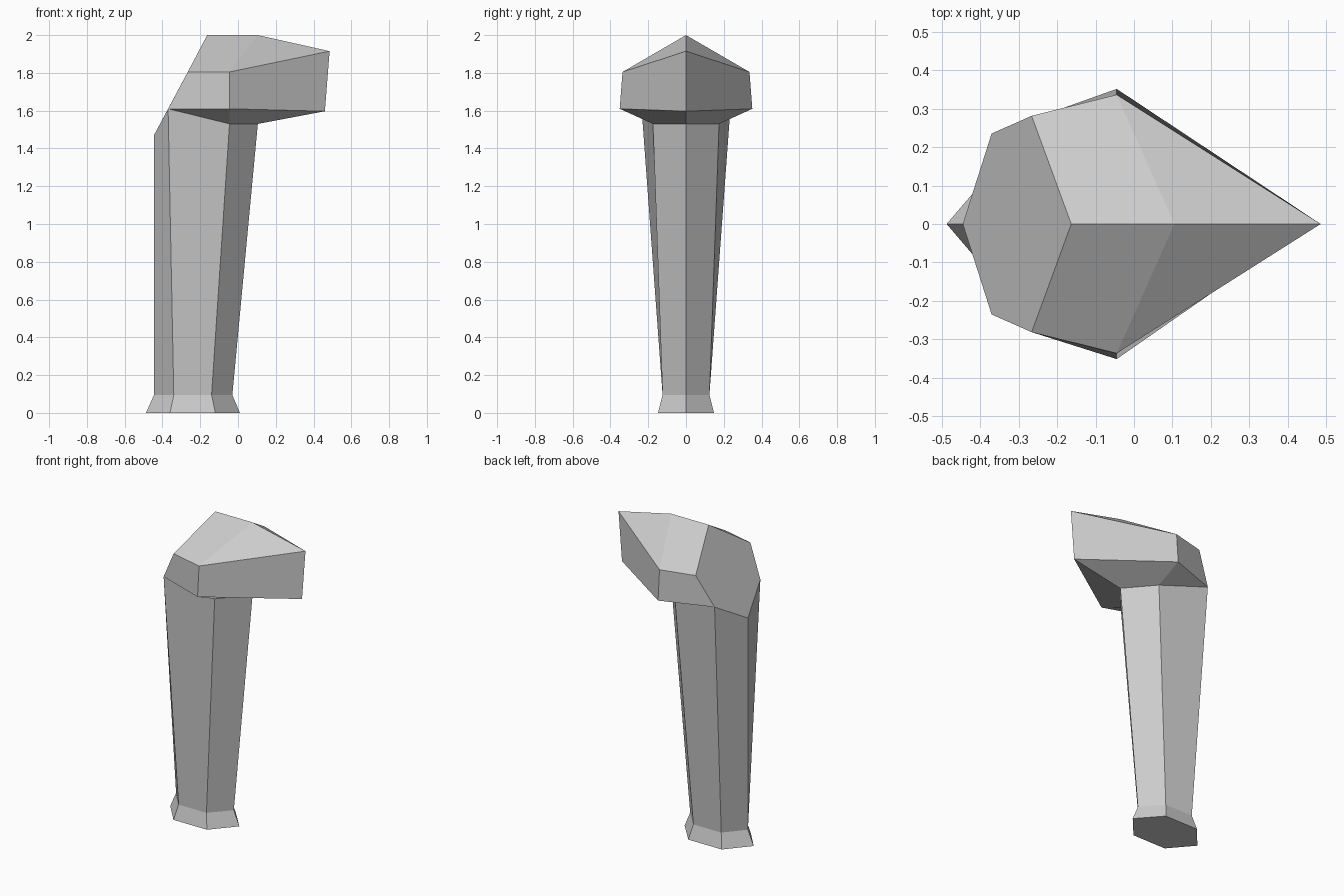
import bpy, bmesh

if "Cube" in bpy.data.objects:
    bpy.data.objects.remove(bpy.data.objects["Cube"])

bm = bmesh.new()


def face(*pts):
    return bm.faces.new([bm.verts.new(p) for p in pts])


def mirror(p):
    return (p[0], -p[1], p[2])


def pair(*pts):
    """Add a face and its twin across y = 0."""
    face(*pts)
    face(*[mirror(p) for p in reversed(pts)])


# Half cross-sections of the leg, from back to front
foot = [(-0.487, 0, 0), (-0.36, -0.148, 0), (-0.12, -0.148, 0), (0.01, 0, 0)]
ankle = [(-0.445, 0, 0.095), (-0.34, -0.124, 0.095), (-0.14, -0.124, 0.095), (-0.03, 0, 0.095)]
neck = [(-0.445, 0, 1.47), (-0.37, -0.235, 1.61), (-0.045, -0.175, 1.53), (0.105, 0, 1.53)]

# Flared foot and tapered leg
for low, high in ((foot, ankle), (ankle, neck)):
    for i in range(3):
        pair(low[i], low[i + 1], high[i + 1], high[i])
face(*foot, mirror(foot[2]), mirror(foot[1]))

# Corner points of the head
ridge_back, ridge_front = (-0.163, 0, 2.0), (0.105, 0, 2.0)
nose_top, nose_low = (0.485, 0, 1.915), (0.46, 0, 1.597)
brow_back, brow = (-0.266, -0.281, 1.805), (-0.045, -0.336, 1.805)
cheek = (-0.045, -0.351, 1.61)
neck_back, neck_side, neck_mid, neck_front = neck

# Sloped roof
pair(ridge_back, brow_back, brow, ridge_front)
pair(ridge_front, brow, nose_top)
# Side walls
pair(brow_back, neck_side, cheek, brow)
pair(brow, cheek, nose_low, nose_top)
# Underside
pair(neck_side, neck_mid, cheek)
pair(cheek, neck_mid, neck_front, nose_low)
# Slanted back
face(ridge_back, brow_back, neck_side, neck_back, mirror(neck_side), mirror(brow_back))

bmesh.ops.remove_doubles(bm, verts=bm.verts[:], dist=0.0005)
bmesh.ops.recalc_face_normals(bm, faces=bm.faces[:])
mesh = bpy.data.meshes.new("overhanging_post")
bm.to_mesh(mesh)
bm.free()
bpy.context.collection.objects.link(bpy.data.objects.new("overhanging_post", mesh))
